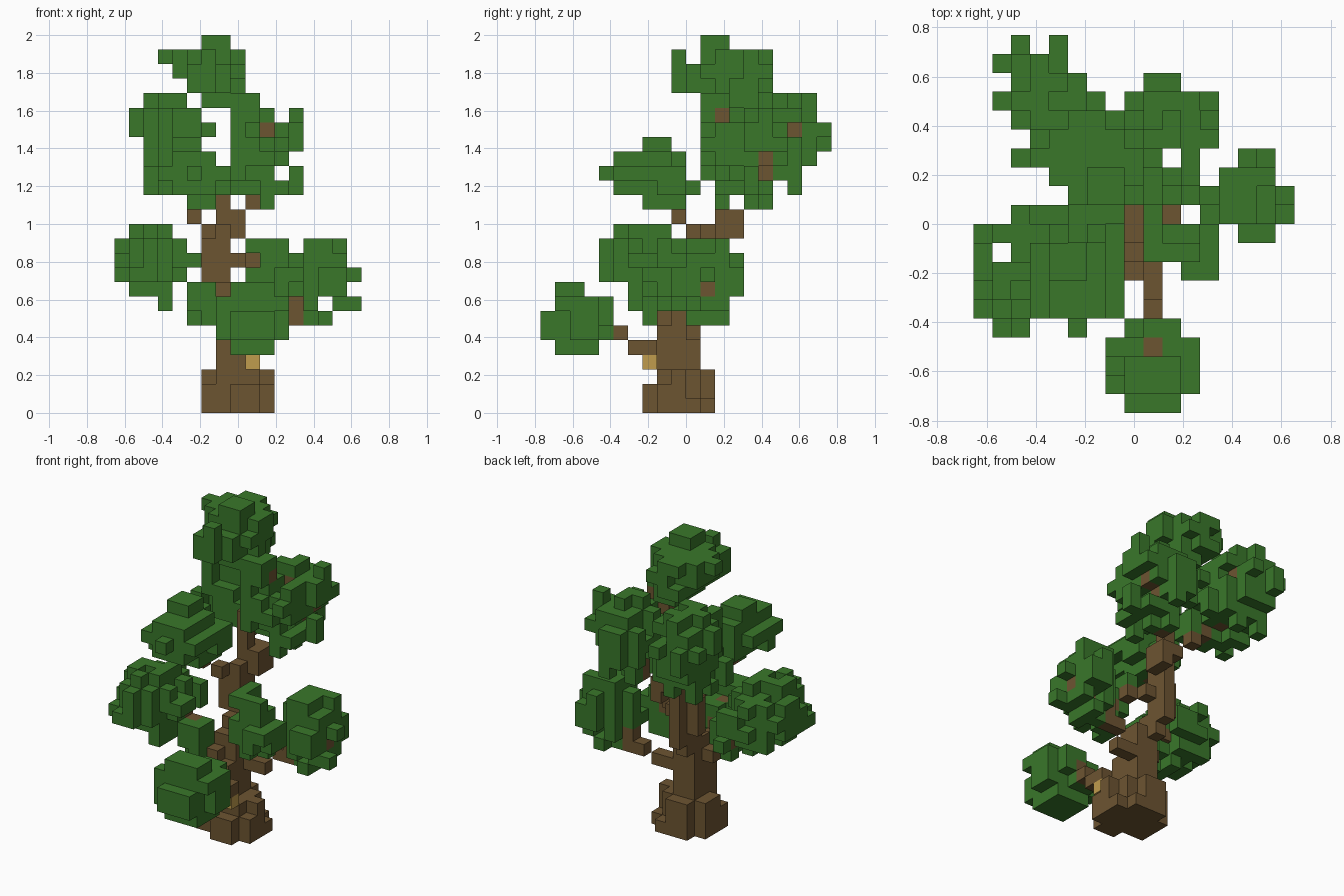
import bpy
import random
from itertools import product
from mathutils import Vector

random.seed(4)
old = bpy.data.objects.get("Cube")
if old:
    bpy.data.objects.remove(old, do_unlink=True)

UNIT = 2 / 26                      # edge of one block
CENTRE = Vector((8.5, 10, 0))      # block coordinates of the world origin


def material(name, colour):
    mat = bpy.data.materials.new(name)
    mat.use_nodes = True
    mat.diffuse_color = (*colour, 1)
    mat.node_tree.nodes["Principled BSDF"].inputs["Base Color"].default_value = (*colour, 1)
    return mat


LEAF = material("leaf green", (0.041, 0.185, 0.023))
BARK = material("bark brown", (0.152, 0.089, 0.031))
GOLD = material("hive gold", (0.53, 0.335, 0.075))

parts = {}       # part name -> (material, set of blocks)
taken = set()    # every block already used


def add(name, mat, blocks):
    """Give a part the blocks that no earlier part uses."""
    cells = parts.setdefault(name, (mat, set()))[1]
    cells.update(set(blocks) - taken)
    taken.update(cells)


def box(lo, hi):
    return set(product(*(range(a, b + 1) for a, b in zip(lo, hi))))


def limb(*points):
    """Blocks along a bent line."""
    cells = set()
    for a, b in zip(points, points[1:]):
        a, b = Vector(a), Vector(b)
        steps = int(max(abs(v) for v in b - a))
        for s in range(steps + 1):
            cells.add(tuple(int(v + 0.5) for v in a.lerp(b, s / steps)))
    return cells


# Air between the leaves: straight gaps along y, along x and along z
GAPS_Y = {(5, 25), (4, 22), (5, 21), (6, 20), (7, 20), (11, 20), (7, 19), (6, 18), (7, 18),
          (1, 18), (1, 17), (7, 17), (12, 17), (11, 16), (4, 14), (4, 12), (12, 11), (16, 10),
          (8, 9), (16, 8), (0, 8), (4, 8), (1, 7), (2, 7), (14, 7), (15, 6), (16, 6)}
GAPS_X = {(13, 25), (14, 25), (10, 24), (19, 20), (5, 18), (6, 18), (9, 18), (4, 17), (19, 17),
          (10, 17), (10, 16), (11, 16), (18, 16), (16, 15), (18, 15), (4, 14), (5, 14), (6, 14),
          (13, 14), (17, 14), (4, 8), (5, 8), (0, 7)}
GAPS_Z = {(3, 19), (5, 19), (6, 19), (5, 18), (6, 18), (1, 17), (6, 17), (12, 17), (1, 15),
          (2, 14), (10, 13), (12, 13), (13, 13), (12, 12), (16, 12), (10, 10), (11, 10),
          (13, 9), (16, 9), (1, 8), (9, 7), (10, 7), (3, 4), (4, 4)}
HOLLOWS = box((9, 7, 10), (9, 9, 10)) | box((10, 11, 19), (10, 13, 19))
HOLLOWS |= box((5, 17, 19), (12, 17, 19)) | box((10, 12, 20), (11, 12, 20))
HOLLOWS |= box((8, 14, 21), (8, 15, 25)) | box((0, 4, 7), (4, 5, 7)) | {(9, 3, 8)}


def is_air(c):
    x, y, z = c
    return (x, z) in GAPS_Y or (y, z) in GAPS_X or (x, y) in GAPS_Z or c in HOLLOWS


def ragged_ball(lo, hi):
    """Ellipsoid filling a box of blocks, with a ragged surface."""
    cells = set()
    for c in sorted(box(lo, hi)):
        d = sum(((2 * p - a - b) / (b - a + 1)) ** 2 for p, a, b in zip(c, lo, hi)) ** 0.5
        if d < 1 + random.uniform(-0.19, 0.1) and not is_air(c):
            cells.add(c)
    return cells


# Trunk: flared roots, then a thinner leaning stem
for lo, hi in [
    ((7, 8, 0), (9, 10, 2)), ((6, 9, 0), (6, 10, 2)), ((10, 9, 0), (10, 9, 2)),
    ((8, 7, 0), (9, 7, 1)), ((7, 11, 0), (8, 11, 2)), ((6, 8, 0), (6, 8, 1)),
    ((10, 8, 0), (10, 8, 1)), ((10, 10, 0), (10, 10, 0)), ((9, 11, 0), (9, 11, 0)),
    ((7, 8, 3), (8, 10, 5)), ((7, 8, 6), (7, 9, 6)), ((7, 9, 6), (8, 10, 7)),
    ((7, 10, 7), (7, 11, 8)), ((6, 11, 9), (7, 11, 11)), ((7, 12, 8), (7, 12, 16)),
    ((8, 12, 12), (8, 13, 13)), ((8, 12, 16), (8, 12, 20)), ((9, 12, 20), (9, 12, 20)),
]:
    add("trunk", BARK, box(lo, hi))

# Branches reaching into each leaf clump
for name, points in {
    "front": [(8, 8, 4), (9, 7, 4), (9, 6, 4), (9, 5, 5), (9, 3, 7)],
    "low_left": [(8, 10, 4), (10, 10, 5), (12, 11, 6), (12, 11, 7), (15, 11, 8)],
    "low_right": [(6, 9, 6), (5, 8, 7), (5, 8, 8), (4, 8, 9), (2, 7, 9)],
    "inner": [(7, 11, 10), (9, 10, 10), (10, 9, 9)],
    "high_right": [(7, 11, 12), (6, 10, 12), (5, 9, 13), (5, 7, 16)],
    "back_left": [(8, 13, 13), (9, 14, 14), (10, 15, 17), (11, 15, 17)],
    "back_left_fork": [(10, 15, 17), (10, 14, 18), (10, 14, 19)],
    "back_right": [(7, 13, 13), (5, 14, 15), (3, 16, 18), (4, 17, 19)],
}.items():
    add(name + "_branch", BARK, limb(*points))

# Hive hanging under the front branch
add("hive", GOLD, {(9, 7, 3)})

# Leaf clumps
for name, lo, hi in [
    ("front", (7, 0, 4), (11, 4, 8)),
    ("low_left", (12, 9, 6), (16, 13, 11)),
    ("low_right", (0, 4, 7), (4, 10, 12)),
    ("small_right", (5, 6, 6), (6, 9, 8)),
    ("inner", (9, 7, 7), (12, 10, 11)),
    ("high_right", (3, 4, 14), (7, 9, 18)),
    ("back_left", (8, 11, 14), (12, 17, 20)),
    ("back_right", (1, 13, 15), (6, 19, 21)),
    ("top", (4, 10, 21), (8, 15, 25)),
]:
    add(name + "_leaves", LEAF, ragged_ball(lo, hi))

# Tufts that stick out of the upper clumps
HIGH_TUFTS = {
    "top": [((6, 11, 25), (7, 12, 25)), ((3, 13, 24), (5, 13, 24)), ((5, 9, 22), (6, 10, 23)),
            ((6, 9, 24), (6, 9, 24)), ((6, 11, 21), (9, 12, 21)), ((7, 13, 23), (8, 13, 24)),
            ((6, 15, 22), (6, 15, 24))],
    "high_right": [((5, 10, 15), (6, 10, 15)), ((5, 7, 14), (6, 9, 14)), ((4, 7, 18), (5, 8, 18)),
                   ((6, 5, 16), (7, 5, 16)), ((7, 8, 15), (7, 9, 16))],
    "back_right": [((4, 13, 15), (6, 14, 16)), ((2, 13, 15), (2, 13, 16)),
                   ((2, 19, 18), (2, 19, 19)), ((3, 18, 21), (3, 18, 21)),
                   ((1, 18, 19), (1, 18, 19)), ((1, 16, 19), (1, 16, 19))],
    "back_left": [((8, 11, 16), (8, 11, 20)), ((9, 11, 20), (9, 11, 20)),
                  ((12, 15, 20), (12, 15, 20)), ((10, 14, 20), (10, 14, 20))],
}
# Tufts that stick out of the lower clumps
LOW_TUFTS = {
    "low_right": [((4, 6, 10), (5, 7, 10)), ((3, 10, 9), (4, 10, 10)),
                  ((1, 4, 9), (1, 4, 9)), ((0, 5, 9), (0, 5, 9))],
    "low_left": [((15, 10, 7), (16, 10, 7)), ((13, 11, 6), (13, 11, 6))],
    "inner": [((9, 8, 11), (9, 10, 11))],
    "front": [((8, 1, 8), (10, 2, 8)), ((8, 1, 4), (10, 3, 4)), ((10, 4, 6), (10, 4, 6))],
}
for tufts in (HIGH_TUFTS, LOW_TUFTS):
    for name, boxes in tufts.items():
        for lo, hi in boxes:
            add(name + "_leaves", LEAF, box(lo, hi))


def build(name, mat, cells):
    """Mesh the exposed block sides of one part."""
    index, faces = {}, []
    for cell in sorted(cells):
        for axis, side in product(range(3), (0, 1)):
            near = list(cell)
            near[axis] += 2 * side - 1
            if tuple(near) in taken:
                continue
            ring = []
            for u, v in ((0, 0), (1, 0), (1, 1), (0, 1)):
                p = list(cell)
                p[axis] += side
                p[(axis + 1) % 3] += u
                p[(axis + 2) % 3] += v
                ring.append(index.setdefault(tuple(p), len(index)))
            faces.append(ring if side else ring[::-1])
    mesh = bpy.data.meshes.new(name)
    mesh.from_pydata([(Vector(p) - CENTRE) * UNIT for p in index], [], faces)
    mesh.materials.append(mat)
    bpy.context.collection.objects.link(bpy.data.objects.new(name, mesh))


for part, (mat, cells) in parts.items():
    build(part, mat, cells)
